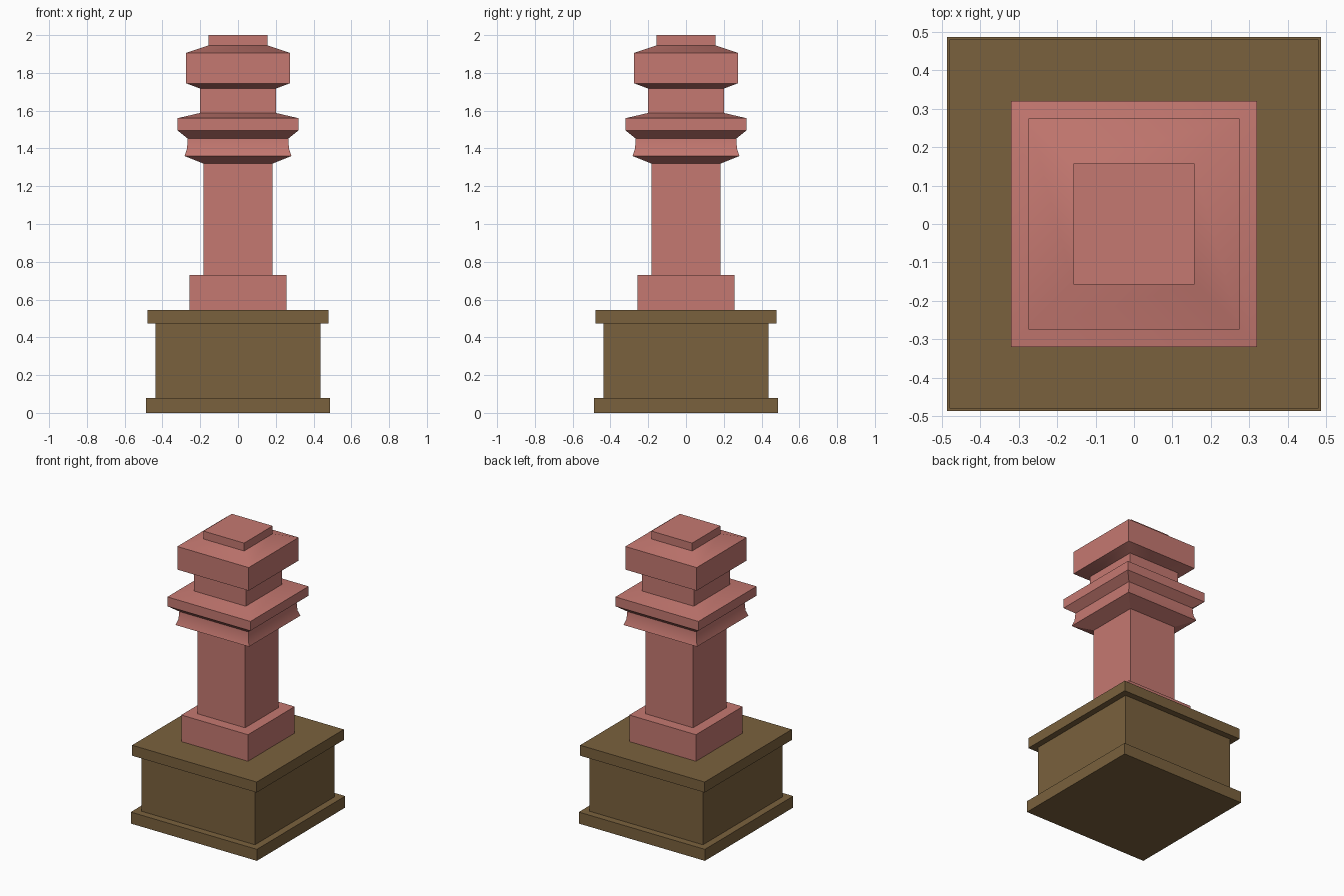
import bpy, bmesh, math

if "Cube" in bpy.data.objects:
    bpy.data.objects.remove(bpy.data.objects["Cube"])


def material(name, rgb):
    m = bpy.data.materials.new(name)
    m.diffuse_color = (*rgb, 1)
    m.use_nodes = True
    m.node_tree.nodes["Principled BSDF"].inputs["Base Color"].default_value = m.diffuse_color
    return m


def square_stack(name, profile, mat):
    """Closed solid with square sections, from (half width, z) pairs."""
    bm = bmesh.new()
    rings = [[bm.verts.new((sx * h, sy * h, z))
              for sx, sy in ((-1, -1), (1, -1), (1, 1), (-1, 1))]
             for h, z in profile]
    for low, high in zip(rings, rings[1:]):
        for i in range(4):
            j = (i + 1) % 4
            bm.faces.new((low[i], low[j], high[j], high[i]))
    bm.faces.new(rings[0][::-1])
    bm.faces.new(rings[-1])
    bmesh.ops.recalc_face_normals(bm, faces=bm.faces[:])
    me = bpy.data.meshes.new(name)
    bm.to_mesh(me)
    bm.free()
    me.materials.append(mat)
    ob = bpy.data.objects.new(name, me)
    bpy.context.collection.objects.link(ob)
    bpy.ops.object.select_all(action='DESELECT')
    ob.select_set(True)
    bpy.context.view_layer.objects.active = ob
    bpy.ops.object.shade_smooth_by_angle(angle=math.radians(30))
    return ob


brown = material("brown_stone", (0.195, 0.12, 0.047))
pink = material("pink_stone", (0.56, 0.19, 0.165))

# Pedestal: bottom slab, block and top slab
square_stack("pedestal", [
    (0.486, 0), (0.486, 0.08), (0.437, 0.08), (0.437, 0.472),
    (0.48, 0.472), (0.48, 0.545)], brown)

# Pillar: foot, shaft, curved collar, neck and cap
square_stack("pillar", [
    (0.257, 0.545), (0.257, 0.73),
    (0.183, 0.73), (0.183, 1.32),
    (0.283, 1.36), (0.27, 1.398), (0.266, 1.452),
    (0.32, 1.495), (0.32, 1.56),
    (0.20, 1.588), (0.20, 1.717),
    (0.275, 1.745), (0.275, 1.906),
    (0.157, 1.945), (0.157, 2.0)], pink)
